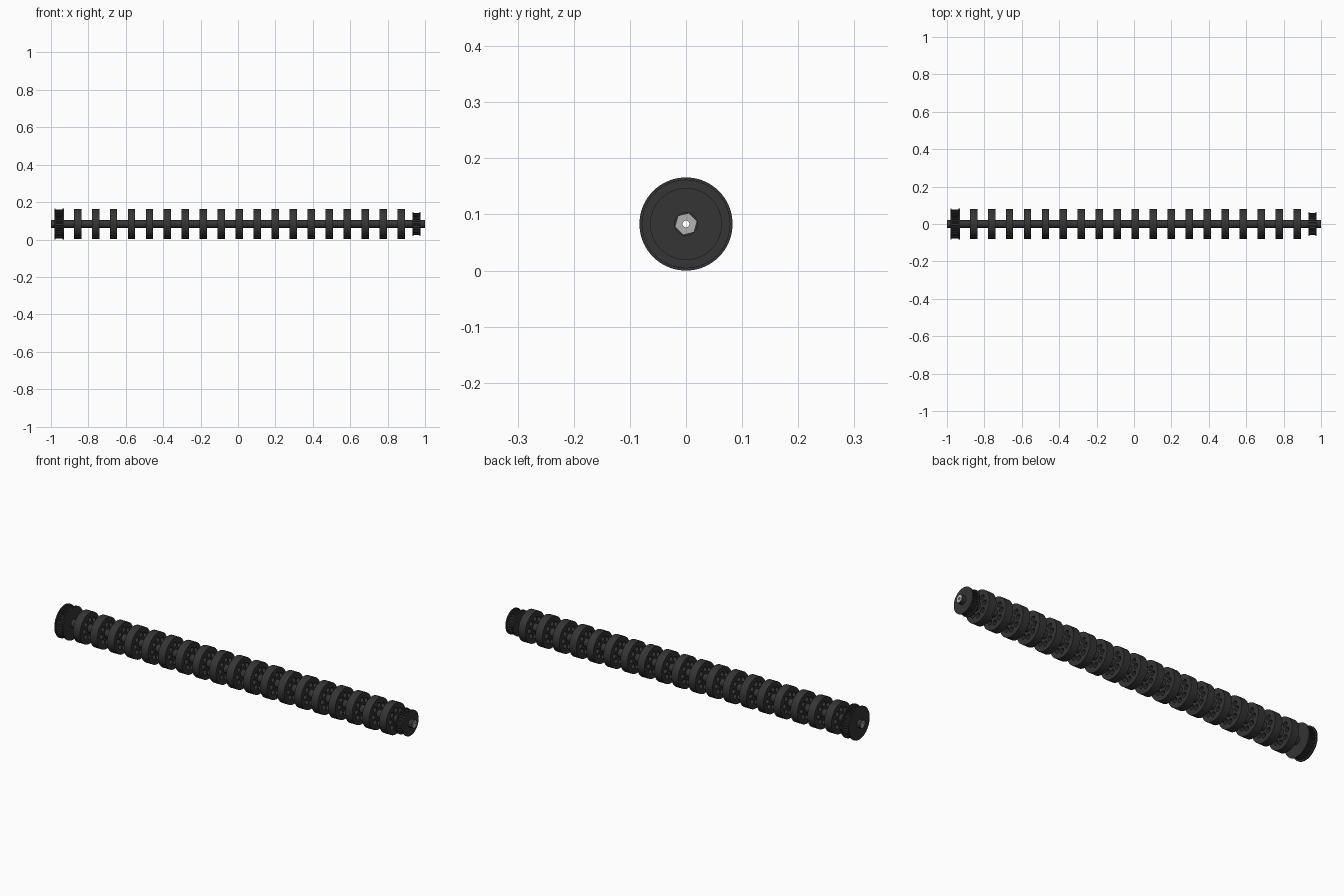
import bpy, math
from math import sin, cos, pi, tau

if "Cube" in bpy.data.objects:
    bpy.data.objects.remove(bpy.data.objects["Cube"])

ZC = 0.083  # height of the shaft axis


def mat(name, v):
    m = bpy.data.materials.new(name)
    m.diffuse_color = (v, v, v, 1)
    m.use_nodes = True
    m.node_tree.nodes["Principled BSDF"].inputs["Base Color"].default_value = m.diffuse_color
    return m


DARK = mat("dark_rubber", 0.035)
METAL = mat("bare_metal", 0.45)


def ring(r, n, cx=0, cy=0, rot=0):
    return [(cx + r * cos(rot + tau * i / n), cy + r * sin(rot + tau * i / n)) for i in range(n)]


def plate(name, loops, width, x, m, bevel=0):
    """Outline with holes, extruded along the x axis and centred at x."""
    c = bpy.data.curves.new(name, 'CURVE')
    c.dimensions = '2D'
    c.fill_mode = 'BOTH'
    c.extrude = width / 2
    for pts in loops:
        s = c.splines.new('POLY')
        s.points.add(len(pts) - 1)
        for p, (a, b) in zip(s.points, pts):
            p.co = (a, b, 0, 1)
        s.use_cyclic_u = True
    o = bpy.data.objects.new(name, c)
    bpy.context.collection.objects.link(o)
    o.location = (x, 0, ZC)
    o.rotation_euler = (pi / 2, 0, pi / 2)
    bpy.ops.object.select_all(action='DESELECT')
    o.select_set(True)
    bpy.context.view_layer.objects.active = o
    bpy.ops.object.convert(target='MESH')
    o = bpy.context.object
    o.data.materials.clear()
    o.data.materials.append(m)
    bpy.ops.object.shade_smooth_by_angle(angle=math.radians(30))
    return o


def copy(o, name, x, turn=0):
    d = o.copy()
    d.name = name
    d.location.x = x
    bpy.context.collection.objects.link(d)
    return d


def pulley(name, x, width, r_flange, teeth):
    # toothed drum between two thin flanges
    r_out, r_in = r_flange * 0.92, r_flange * 0.82
    pts = []
    for i in range(teeth):
        for f, r in ((0.0, r_in), (0.4, r_in), (0.5, r_out), (0.9, r_out)):
            a = tau * (i + f) / teeth
            pts.append((r * cos(a), r * sin(a)))
    bore = ring(0.0195, 6, rot=0.25)
    plate(name + "_teeth", [pts, bore], width - 0.012, x, DARK)
    for s in (-1, 1):
        plate(name + "_flange", [ring(r_flange, 64), bore], 0.006, x + s * (width / 2 - 0.003), DARK)


# hexagonal shaft with a centre bore
plate("hex_shaft", [ring(0.0195, 6, rot=0.25), ring(0.006, 24)], 2.0, 0, METAL)

# flexible wheels with a ring of round holes
W, PITCH, X0 = 0.04, 0.0962, -0.858
holes = [ring(0.0125, 20, 0.045 * cos(tau * i / 8), 0.045 * sin(tau * i / 8)) for i in range(8)]
wheel = plate("wheel", [ring(0.079, 64), ring(0.0195, 6, rot=0.25)] + holes, W, X0, DARK)
for i in range(1, 19):
    copy(wheel, "wheel", X0 + i * PITCH)

# round spacers between the wheels
bore = ring(0.0195, 6, rot=0.25)
gap = PITCH - W
spacer = plate("spacer", [ring(0.021, 32), bore], gap, X0 + PITCH / 2, DARK)
for i in range(1, 18):
    copy(spacer, "spacer", X0 + (i + 0.5) * PITCH)

# drive pulleys at both ends
pulley("large_pulley", -0.956, 0.05, 0.083, 36)
pulley("small_pulley", 0.955, 0.044, 0.064, 26)

# end spacers filling the remaining shaft
for a, b in ((-0.999, -0.981), (-0.931, -0.878), (0.894, 0.933), (0.977, 0.999)):
    plate("end_spacer", [ring(0.021, 32), bore], b - a, (a + b) / 2, DARK)
